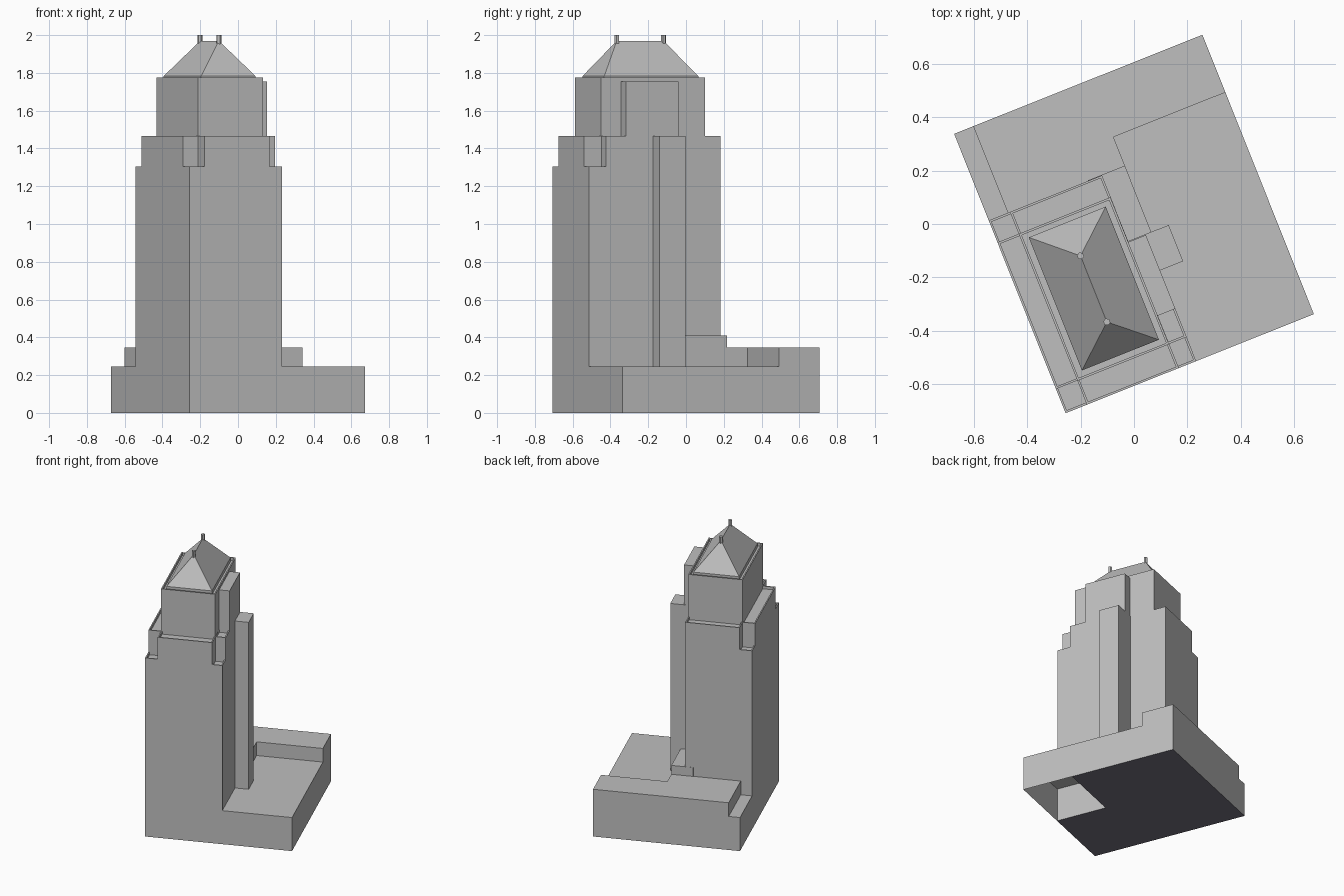
import bpy, bmesh, math
from mathutils import Matrix, Vector

cube = bpy.data.objects.get("Cube")
if cube:
    bpy.data.objects.remove(cube, do_unlink=True)


def material(name, rgb):
    mat = bpy.data.materials.new(name)
    mat.use_nodes = True
    mat.diffuse_color = (*rgb, 1)
    mat.node_tree.nodes["Principled BSDF"].inputs["Base Color"].default_value = (*rgb, 1)
    return mat


STONE = material("grey stone", (0.52, 0.52, 0.52))
UNDER = material("dark underside", (0.17, 0.16, 0.21))

# The plot is laid out square from its front corner, then turned on its centre
WIDTH, DEPTH = 1.0, 1.125
TURN = Matrix.Rotation(math.radians(21.75), 4, "Z") @ Matrix.Translation((-WIDTH / 2, -DEPTH / 2, 0))


def finish(name, bm, mat=STONE):
    bm.transform(TURN)
    mesh = bpy.data.meshes.new(name)
    bm.to_mesh(mesh)
    bm.free()
    mesh.materials.append(mat)
    obj = bpy.data.objects.new(name, mesh)
    bpy.context.collection.objects.link(obj)
    return obj


def block(name, u, v, z, rim=0, open_bottom=False):
    """Box between the given ranges, with an optional parapet round a sunk roof."""
    bm = bmesh.new()
    bmesh.ops.create_cube(bm, size=1)
    for vert in bm.verts:
        vert.co = Vector([r[0] if c < 0 else r[1] for c, r in zip(vert.co, (u, v, z))])
    bm.normal_update()
    top = max(bm.faces, key=lambda f: f.calc_center_median().z)
    bottom = min(bm.faces, key=lambda f: f.calc_center_median().z)
    if open_bottom:
        bmesh.ops.delete(bm, geom=[bottom], context="FACES_ONLY")
    if rim:
        bmesh.ops.inset_region(bm, faces=[top], thickness=rim)
        moved = bmesh.ops.extrude_discrete_faces(bm, faces=[top])["faces"][0]
        for vert in moved.verts:
            vert.co.z -= 0.02
    return finish(name, bm)


# Podium, open underneath at one corner
BASE, TERRACE, SHOULDER, CROWN = 0.245, 0.345, 1.305, 1.465
block("podium", (0, WIDTH), (0, DEPTH), (0, BASE), open_bottom=True)
bm = bmesh.new()
outline = [(0, 0), (0.53, 0), (0.53, 0.365), (WIDTH, 0.365), (WIDTH, DEPTH), (0, DEPTH)]
bm.faces.new([bm.verts.new((x, y, 0)) for x, y in reversed(outline)])
finish("podium_underside", bm, UNDER)

# Raised rear terrace and low annex
block("rear_terrace", (0.077, WIDTH), (0.893, DEPTH), (0.2, TERRACE))
block("terrace_link", (0.077, 0.549), (0.76, 0.95), (0.2, TERRACE))
block("low_annex", (0.4, 0.549), (0.5, 0.778), (0.2, 0.41))

# Tower shaft with notched corners
RIM = 0.012
block("tower_front", (0, 0.526), (0, 0.508), (0.002, SHOULDER), RIM)
block("tower_back", (0, 0.456), (0.3, 0.776), (0.002, SHOULDER), RIM)
block("side_shoulder", (0, 0.455), (0.097, 0.688), (1.2, CROWN), RIM)
block("end_shoulder", (0.086, 0.456), (0, 0.776), (1.2, CROWN), RIM)
block("pier_shoulder", (0.4, 0.526), (0.097, 0.3), (1.2, CROWN), RIM)

# Stepped piers on the side
block("upper_pier", (0.4, 0.526), (0.211, 0.508), (1.2, 1.755))
block("side_pier", (0.45, 0.619), (0.365, 0.511), (0.002, CROWN))

# Upper storey and hipped roof
block("upper_storey", (0.086, 0.455), (0.096, 0.688), (1.4, 1.775), RIM)
U, V, EAVE, RIDGE = (0.116, 0.426), (0.126, 0.662), 1.783, 1.97
MID, ENDS = 0.27, (0.26, 0.526)
block("eaves", U, V, (1.74, EAVE))
bm = bmesh.new()
a, b, c, d = [bm.verts.new((x, y, EAVE)) for x, y in
              ((U[0], V[0]), (U[1], V[0]), (U[1], V[1]), (U[0], V[1]))]
front, back = [bm.verts.new((MID, y, RIDGE)) for y in ENDS]
for face in ((a, b, front), (b, c, back, front), (c, d, back), (d, a, front, back)):
    bm.faces.new(face)
finish("hipped_roof", bm)

# Small finials at the ridge ends
for name, y in zip(("front_finial", "back_finial"), ENDS):
    bm = bmesh.new()
    bmesh.ops.create_cone(bm, cap_ends=True, segments=6, radius1=0.0135, radius2=0.0135, depth=0.06,
                          matrix=Matrix.Translation((MID, y, 1.97)))
    finish(name, bm)
